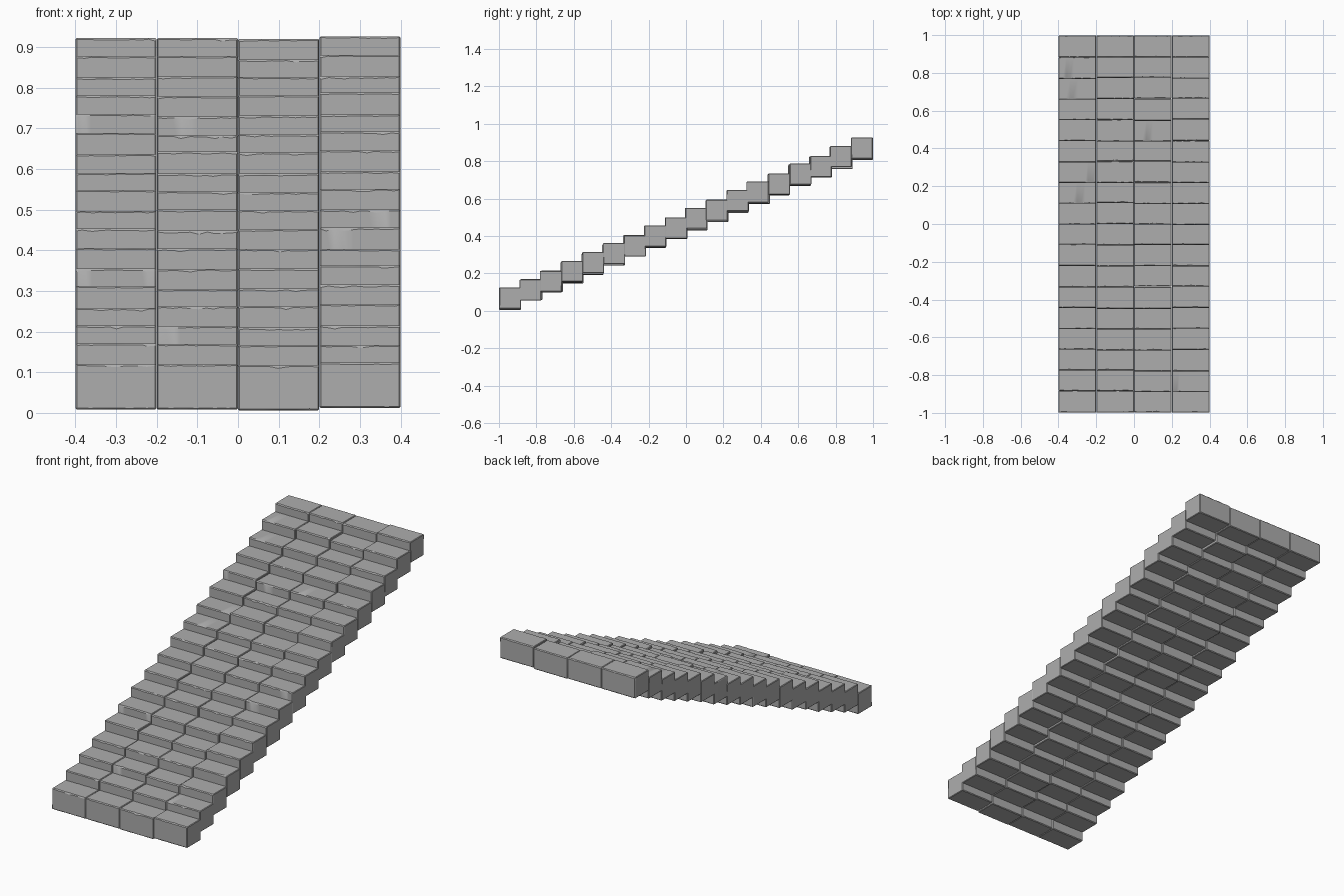
import bpy, bmesh, math, random
from mathutils import Vector

random.seed(7)
cube = bpy.data.objects.get("Cube")
if cube:
    bpy.data.objects.remove(cube, do_unlink=True)

# Plain grey stone
stone = bpy.data.materials.new("grey_stone")
stone.use_nodes = True
colour = (0.42, 0.42, 0.42, 1)
stone.diffuse_color = colour
bsdf = next(n for n in stone.node_tree.nodes if n.type == 'BSDF_PRINCIPLED')
bsdf.inputs["Base Color"].default_value = colour
bsdf.inputs["Roughness"].default_value = 0.9

STEPS, COLUMNS = 18, 4
WIDTH, DEPTH, HEIGHT = 0.2, 0.117, 0.112
COLUMN_LIFT = (0, 0, -0.002, 0.004)


def stone_block(name, location):
    """A hewn block with softened edges and a chipped tread."""
    bm = bmesh.new()
    bmesh.ops.create_cube(bm, size=1)
    bmesh.ops.scale(bm, vec=(WIDTH - 0.001, DEPTH, HEIGHT), verts=bm.verts)
    bmesh.ops.bevel(bm, geom=bm.edges[:], offset=0.003, segments=1,
                    affect='EDGES')
    # Cut across the width so that the long edges can wander
    for i in range(1, 10):
        x = WIDTH * (i / 10 - 0.5) + random.uniform(-0.005, 0.005)
        bmesh.ops.bisect_plane(bm, geom=bm.verts[:] + bm.edges[:] + bm.faces[:],
                               plane_co=(x, 0, 0), plane_no=(1, 0, 0))
    # Wear the long edges, with deeper chips on the tread's front edge
    for v in bm.verts:
        front = v.co.y < 0
        top = v.co.z > 0
        wear = 0.0025 if top else 0.0015
        if front and top and random.random() < 0.15:
            wear = 0.006
        if abs(v.co.y) < DEPTH / 2 - 0.001:
            v.co.y += random.uniform(0, wear) * (1 if front else -1)
        else:
            v.co.z -= random.uniform(0, wear) * (1 if top else -1)
    mesh = bpy.data.meshes.new(name)
    bm.to_mesh(mesh)
    bm.free()
    mesh.materials.append(stone)
    block = bpy.data.objects.new(name, mesh)
    block.location = location
    bpy.context.collection.objects.link(block)
    return block


# Flight of steps, four slightly uneven blocks to each row
blocks = []
for step in range(STEPS):
    t = step / (STEPS - 1)
    for column in range(COLUMNS):
        ends = step in (0, STEPS - 1)
        y = -0.9405 + 1.881 * t
        z = 0.064 + 0.802 * t + COLUMN_LIFT[column]
        if not ends:
            y += random.uniform(-0.004, 0.004)
            z += random.uniform(-0.004, 0.004)
        x = WIDTH * (column - (COLUMNS - 1) / 2)
        blocks.append(stone_block(f"step_{step + 1}_block_{column + 1}",
                                  Vector((x, y, z))))

# Smooth the worn stone but keep its corners crisp
bpy.ops.object.select_all(action='DESELECT')
for block in blocks:
    block.select_set(True)
bpy.context.view_layer.objects.active = blocks[0]
bpy.ops.object.shade_smooth_by_angle(angle=math.radians(30))
